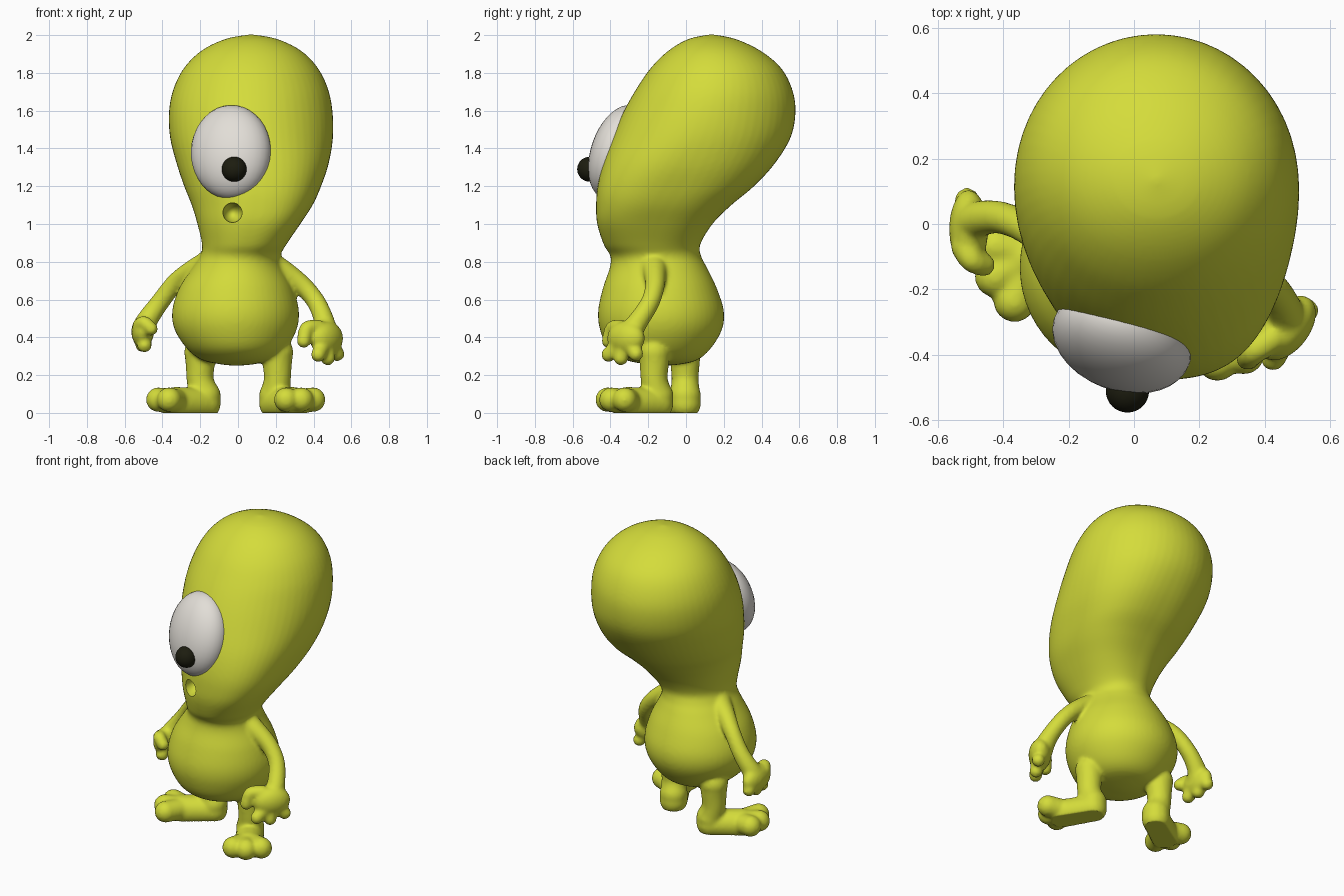
import bpy, bmesh, math
from mathutils import Vector, Matrix

default = bpy.data.objects.get("Cube")
if default:
    bpy.data.objects.remove(default, do_unlink=True)


def material(name, colour):
    mat = bpy.data.materials.new(name)
    mat.use_nodes = True
    mat.diffuse_color = (*colour, 1)
    mat.node_tree.nodes["Principled BSDF"].inputs["Base Color"].default_value = (*colour, 1)
    return mat


skin = material("lime skin", (0.66, 0.715, 0.043))
white = material("eye white", (0.76, 0.73, 0.68))
black = material("pupil black", (0.012, 0.012, 0.005))


def make_object(name, bm, mat):
    mesh = bpy.data.meshes.new(name)
    bm.to_mesh(mesh)
    bm.free()
    mesh.materials.append(mat)
    obj = bpy.data.objects.new(name, mesh)
    bpy.context.collection.objects.link(obj)
    return obj


def spline(points, steps):
    """Smooth curve through points that each hold any number of values."""
    pts = [points[0], *points, points[-1]]
    out = []
    for a, b, c, d in zip(pts, pts[1:], pts[2:], pts[3:]):
        for i in range(steps):
            t = i / steps
            out.append([q + 0.5 * t * (r - p + t * (2 * p - 5 * q + 4 * r - s
                        + t * (3 * (q - r) + s - p)))
                        for p, q, r, s in zip(a, b, c, d)])
    return out + [list(points[-1])]


def loft(bm, rings):
    """Closed skin over a stack of rings."""
    loops = [[bm.verts.new(co) for co in ring] for ring in rings]
    n = len(loops[0])
    for low, high in zip(loops, loops[1:]):
        for i in range(n):
            j = (i + 1) % n
            bm.faces.new((low[i], low[j], high[j], high[i]))
    bm.faces.new(loops[0][::-1])
    bm.faces.new(loops[-1])


def ring(centre, u, v, n, power=1):
    """Ellipse; a power below one makes its +u half fuller."""
    out = []
    for k in range(n):
        c, s = math.cos(k * math.tau / n), math.sin(k * math.tau / n)
        if c > 0:
            c, s = c ** power, math.copysign(abs(s) ** power, s)
        out.append(centre + u * c + v * s)
    return out


def ball(bm, centre, size, yaw=0):
    place = Matrix.Translation(centre) @ Matrix.Rotation(math.radians(yaw), 4, 'Z')
    bmesh.ops.create_uvsphere(bm, u_segments=32, v_segments=20, radius=1,
                              matrix=place @ Matrix.Diagonal((*size, 1)))


def limb(bm, points):
    """Round tube with a ball at each end; points are x, y, z, radius."""
    path = spline(points, 6)
    centres = [Vector(p[:3]) for p in path]
    rings = []
    for i, (c, p) in enumerate(zip(centres, path)):
        ahead = centres[min(i + 1, len(path) - 1)] - centres[max(i - 1, 0)]
        u = ahead.orthogonal() if i == 0 else u - ahead * u.dot(ahead) / ahead.length_squared
        u.normalize()
        v = ahead.normalized().cross(u)
        rings.append(ring(c, u * p[3], v * p[3], 20))
    loft(bm, rings)
    for p in (points[0], points[-1]):
        ball(bm, p[:3], [p[3]] * 3)


def hand(palm, size, yaw, tips, thumb):
    """Flat palm, three fingers and a curled thumb."""
    ball(bm, palm, size, yaw)
    for tip in tips:
        knuckle = Vector(palm).lerp(Vector(tip), .45)
        limb(bm, [(*knuckle, .043), (*tip, .039)])
    limb(bm, thumb)


def leg(hip, heel, sole, toes):
    """Short leg with a thick flat foot and three toes."""
    x, y = heel
    limb(bm, [(*hip, .32, .085), (*hip, .26, .078), (*hip, .17, .072), (x, y, .09, .084)])
    limb(bm, [(x, y, .05, .084), (*sole, .05, .088)])
    for toe in toes:
        root = Vector(sole).lerp(Vector(heel), .15)
        limb(bm, [(*root, .06, .065), (*toe, .07, .065)])


bm = bmesh.new()

# Torso and leaning head: z, x range, y range and roundness of each section
sections = [
    (.25, -.02, 0, -.13, -.11, 1), (.257, -.09, .08, -.2, -.03, 1),
    (.28, -.19, .18, -.32, .06, 1), (.34, -.27, .255, -.41, .13, 1),
    (.44, -.335, .31, -.455, .19, 1), (.54, -.348, .322, -.465, .2, 1),
    (.66, -.312, .293, -.44, .163, 1), (.77, -.24, .24, -.403, .11, 1),
    (.83, -.2, .225, -.4, .08, .95), (.89, -.19, .255, -.435, .075, .85),
    (1, -.215, .33, -.47, .14, .75), (1.1, -.245, .395, -.476, .24, .75),
    (1.2, -.285, .44, -.468, .36, .77), (1.32, -.325, .48, -.44, .47, .85),
    (1.46, -.36, .503, -.39, .555, .95), (1.6, -.365, .5, -.328, .58, 1),
    (1.72, -.34, .475, -.26, .56, 1), (1.83, -.283, .42, -.183, .5, 1),
    (1.92, -.19, .33, -.09, .39, 1), (1.98, -.065, .205, .015, .26, 1),
    (2.003, .06, .08, .125, .145, 1)]
rings = []
for z, x0, x1, y0, y1, power in spline(sections, 5):
    rings.append(ring(Vector(((x0 + x1) / 2, (y0 + y1) / 2, z)),
                      Vector(((x1 - x0) / 2, 0, 0)), Vector((0, (y1 - y0) / 2, 0)), 56, power))
loft(bm, rings)

# Left arm and hand
limb(bm, [(.17, -.17, .77, .085), (.25, -.165, .74, .062), (.345, -.165, .67, .052),
          (.415, -.19, .585, .05), (.455, -.25, .49, .054), (.465, -.3, .42, .065)])
hand((.468, -.318, .395), (.115, .068, .09), 52,
     [(.525, -.265, .312), (.475, -.345, .29), (.425, -.41, .308)],
     [(.42, -.35, .45, .045), (.365, -.39, .445, .04), (.348, -.41, .38, .037)])

# Right arm and hand
limb(bm, [(-.15, -.12, .78, .085), (-.24, -.07, .75, .06), (-.33, -.01, .69, .05),
          (-.41, .02, .59, .05), (-.475, .015, .5, .056), (-.5, -.005, .45, .062)])
hand((-.505, -.015, .43), (.12, .06, .085), 90,
     [(-.51, .072, .385), (-.505, -.005, .36), (-.495, -.085, .358)],
     [(-.515, -.07, .46, .045), (-.495, -.11, .475, .038), (-.46, -.125, .445, .036)])

# Legs with three-toed feet
leg((.208, -.168), (.195, -.15), (.29, -.31), [(.255, -.415), (.335, -.395), (.398, -.325)])
leg((-.2, -.005), (-.175, -.005), (-.33, -.11), [(-.422, -.07), (-.422, -.16), (-.365, -.235)])

body = make_object("body", bm, skin)

# Round mouth cutter
bm = bmesh.new()
ball(bm, (-.03, -.46, 1.06), (.052, .11, .052))
cutter = make_object("mouth_cutter", bm, skin)
cutter.hide_render = True

# Fuse the skin into one surface, soften the joints, then cut the mouth
bpy.context.view_layer.objects.active = body
remesh = body.modifiers.new("fuse", 'REMESH')
remesh.mode = 'VOXEL'
remesh.voxel_size = .011
soften = body.modifiers.new("soften", 'SMOOTH')
soften.factor = .5
soften.iterations = 6
cut = body.modifiers.new("mouth", 'BOOLEAN')
cut.operation = 'DIFFERENCE'
cut.solver = 'EXACT'
cut.object = cutter
for name in ("fuse", "soften", "mouth"):
    bpy.ops.object.modifier_apply(modifier=name)
bpy.data.objects.remove(cutter, do_unlink=True)

# Flat soles
for vert in body.data.vertices:
    vert.co.z = max(vert.co.z, 0)

# Large oval eye, leaning with the face
bm = bmesh.new()
ball(bm, (0, 0, 0), (.217, .14, .258))
eye = make_object("eye", bm, white)
eye.location = (-.037, -.357, 1.38)
eye.rotation_mode = 'ZYX'
eye.rotation_euler = [math.radians(a) for a in (-19, -5, -16)]

# Pupil
bm = bmesh.new()
ball(bm, (-.02, -.51, 1.29), (.066, .066, .066))
pupil = make_object("pupil", bm, black)

for obj in (body, eye, pupil):
    bpy.ops.object.select_all(action='DESELECT')
    obj.select_set(True)
    bpy.context.view_layer.objects.active = obj
    bpy.ops.object.shade_smooth_by_angle(angle=math.radians(50))
